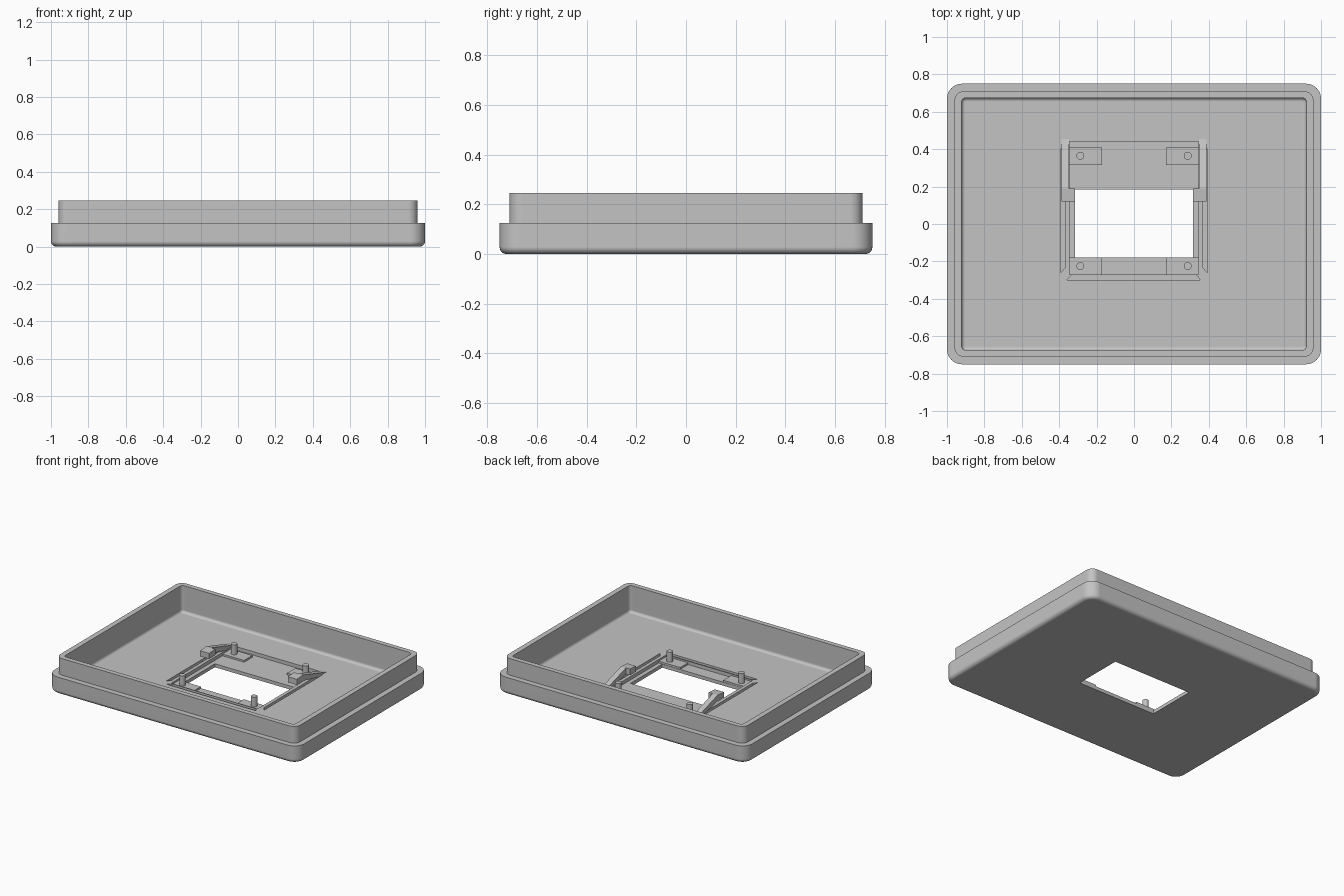
import bpy, bmesh, math

old = bpy.data.objects.get("Cube")
if old:
    bpy.data.objects.remove(old)

grey = bpy.data.materials.new("plain grey")
grey.use_nodes = True
grey.diffuse_color = (0.55, 0.55, 0.55, 1)
grey.node_tree.nodes["Principled BSDF"].inputs["Base Color"].default_value = (0.55, 0.55, 0.55, 1)


def finish(name, bm):
    bmesh.ops.recalc_face_normals(bm, faces=bm.faces)
    mesh = bpy.data.meshes.new(name)
    bm.to_mesh(mesh)
    bm.free()
    mesh.materials.append(grey)
    ob = bpy.data.objects.new(name, mesh)
    bpy.context.collection.objects.link(ob)
    return ob


def prism(name, outline, lift):
    """Extrude a flat outline of 3D points along the vector lift."""
    bm = bmesh.new()
    face = bm.faces.new([bm.verts.new(p) for p in outline])
    grown = bmesh.ops.extrude_face_region(bm, geom=[face])["geom"]
    bmesh.ops.translate(bm, vec=lift, verts=[v for v in grown if isinstance(v, bmesh.types.BMVert)])
    return finish(name, bm)


def plan(name, points, z0, z1):
    return prism(name, [(x, y, z0) for x, y in points], (0, 0, z1 - z0))


def box(name, x0, x1, y0, y1, z0, z1):
    return plan(name, [(x0, y0), (x1, y0), (x1, y1), (x0, y1)], z0, z1)


def smooth(ob):
    bpy.ops.object.select_all(action="DESELECT")
    ob.select_set(True)
    bpy.context.view_layer.objects.active = ob
    bpy.ops.object.shade_smooth_by_angle(angle=math.radians(30))


def ring(bm, hx, hy, r, z, steps=8):
    """Rounded rectangle loop of vertices."""
    verts = []
    for k, (sx, sy) in enumerate([(1, 1), (-1, 1), (-1, -1), (1, -1)]):
        for i in range(steps + 1):
            a = math.pi / 2 * (k + i / steps)
            verts.append(bm.verts.new((sx * (hx - r) + r * math.cos(a),
                                       sy * (hy - r) + r * math.sin(a), z)))
    return verts


# Tray shell: rounded base, stepped lip, cavity with a filleted floor
FLOOR = 0.05
bm = bmesh.new()
rings = []
for i in range(7):
    a = math.pi / 12 * i
    inset = 0.028 * (1 - math.sin(a))
    rings.append(ring(bm, 1 - inset, 0.75 - inset, 0.08 - inset, 0.028 * (1 - math.cos(a))))
rings.append(ring(bm, 1, 0.75, 0.08, 0.125))
rings.append(ring(bm, 0.96, 0.71, 0.05, 0.125))
rings.append(ring(bm, 0.96, 0.71, 0.05, 0.245))
rings.append(ring(bm, 0.922, 0.675, 0.024, 0.245))
for i in range(7):
    a = math.pi / 12 * i
    inset = 0.02 * (1 - math.cos(a))
    rings.append(ring(bm, 0.922 - inset, 0.675 - inset, 0.024 - inset,
                      FLOOR + 0.02 * (1 - math.sin(a))))
for low, high in zip(rings, rings[1:]):
    for i in range(len(low)):
        j = (i + 1) % len(low)
        bm.faces.new((low[i], low[j], high[j], high[i]))
bm.faces.new(rings[0])
bm.faces.new(rings[-1])
tray = finish("tray", bm)

# Window, board pocket and narrow mitred grooves cut into the floor
cutters = [
    box("pocket_cutter", -0.345, 0.345, -0.27, 0.44, 0.025, 0.09),
    box("window_cutter", -0.315, 0.315, -0.178, 0.185, -0.05, 0.1),
    plan("front_groove_cutter", [(-0.36, -0.3), (0.355, -0.3), (0.335, -0.274), (-0.335, -0.274)], 0.03, 0.09),
]
for s in (-1, 1):
    cutters.append(plan("side_groove_cutter", [(s * 0.392, -0.26), (s * 0.392, 0.4),
                                               (s * 0.37, 0.4), (s * 0.37, -0.235)], 0.03, 0.09))
bpy.context.view_layer.objects.active = tray
for c in cutters:
    mod = tray.modifiers.new("cut", "BOOLEAN")
    mod.operation, mod.solver, mod.object = "DIFFERENCE", "EXACT", c
    bpy.ops.object.modifier_apply(modifier=mod.name)
    bpy.data.objects.remove(c)
smooth(tray)
weighted = tray.modifiers.new("flat floor shading", "WEIGHTED_NORMAL")
weighted.keep_sharp = True

for s, side in ((-1, "right"), (1, "left")):
    # Corner pads with locating pins
    for end, y0, y1, py in (("front", -0.27, -0.18, -0.225), ("back", 0.315, 0.41, 0.365)):
        box(f"{side}_{end}_pad", s * 0.172, s * 0.345, y0, y1, 0.02, 0.038)
        bm = bmesh.new()
        bmesh.ops.create_cone(bm, cap_ends=True, segments=24, radius1=0.021, radius2=0.021, depth=0.08)
        bmesh.ops.translate(bm, vec=(s * 0.287, py, 0.07), verts=bm.verts)
        smooth(finish(f"{side}_{end}_pin", bm))

    # Sloping spring arm with an inward hook at its raised end
    arm = [(0.47, 0.045), (0.37, 0.045), (0.2, 0.085), (0.12, 0.085), (0.12, 0.125), (0.19, 0.13)]
    prism(f"{side}_clip_arm", [(s * 0.347, y, z) for y, z in arm], (s * 0.04, 0, 0))
    hook = [(0.12, 0.085), (0.12, 0.125), (0.19, 0.13), (0.19, 0.085)]
    prism(f"{side}_clip_hook", [(s * 0.315, y, z) for y, z in hook], (s * 0.034, 0, 0))
